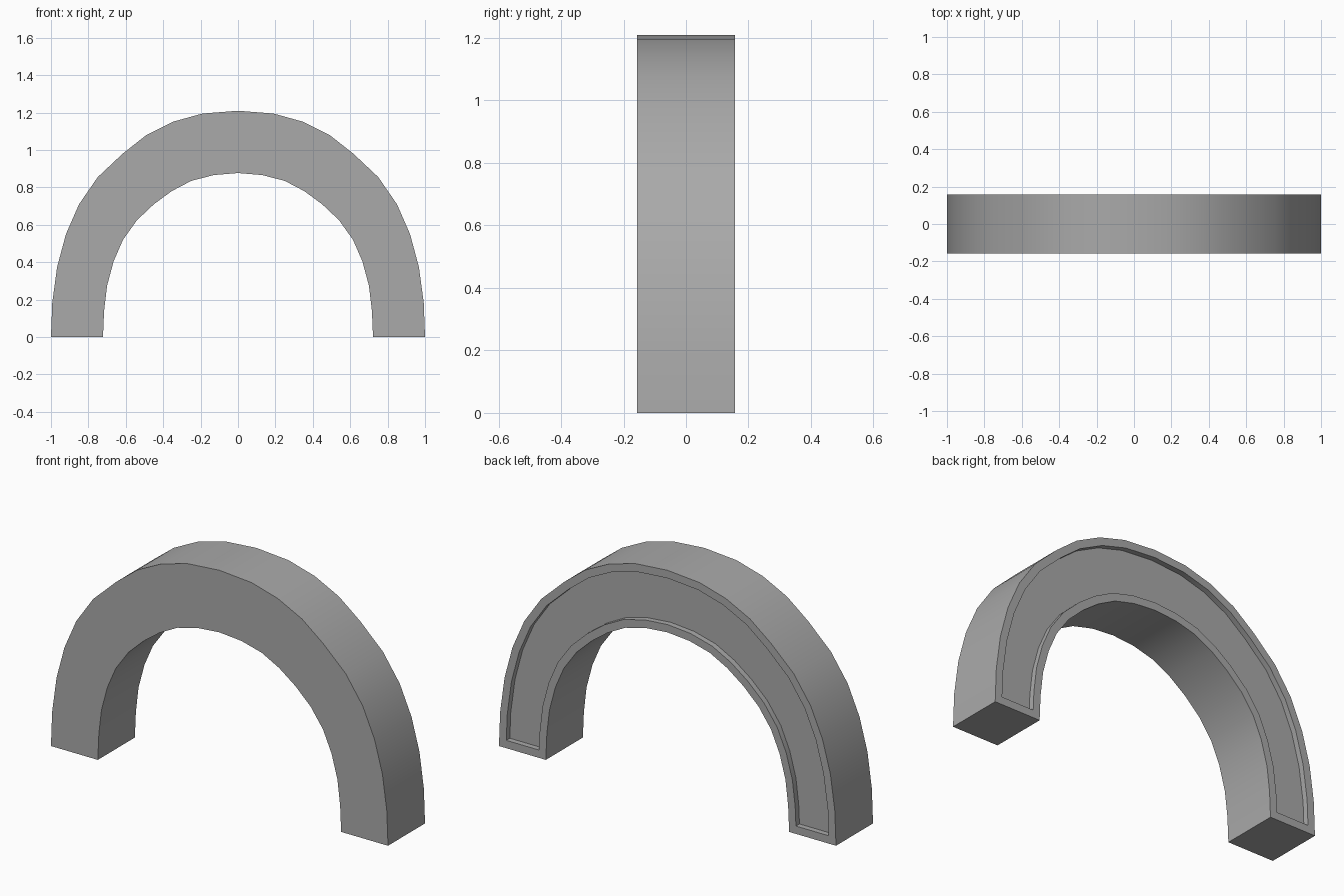
import bpy, bmesh, math
from mathutils import Vector

cube = bpy.data.objects.get("Cube")
if cube:
    bpy.data.objects.remove(cube, do_unlink=True)

HALF_DEPTH = 0.157
RIM = 0.042
RECESS = 0.03

# Half profiles of the arch, from the foot up to the crown
OUTER = [(1, 0), (.993, .185), (.967, .375), (.92, .55), (.85, .71), (.75, .855),
         (.615, .982), (.49, 1.08), (.345, 1.152), (.19, 1.195), (0, 1.21)]
INNER = [(.722, 0), (.716, .14), (.7, .275), (.665, .405), (.615, .52), (.54, .625),
         (.45, .71), (.355, .78), (.25, .835), (.13, .866), (0, .877)]


def full_span(half):
    """Mirror a half profile to run from the left foot to the right foot."""
    return half + [(-x, z) for x, z in reversed(half[:-1])]


def make_material(name, colour):
    mat = bpy.data.materials.new(name)
    mat.use_nodes = True
    mat.diffuse_color = colour
    mat.node_tree.nodes["Principled BSDF"].inputs["Base Color"].default_value = colour
    return mat


# Arch body: outline extruded from front to back
bm = bmesh.new()
outline = full_span(OUTER) + full_span(INNER)[::-1]
front = bm.faces.new([bm.verts.new((x, -HALF_DEPTH, z)) for x, z in outline])
extruded = bmesh.ops.extrude_face_region(bm, geom=[front], use_keep_orig=True)
moved = [g for g in extruded["geom"] if isinstance(g, bmesh.types.BMVert)]
bmesh.ops.translate(bm, verts=moved, vec=Vector((0, 2 * HALF_DEPTH, 0)))
bmesh.ops.recalc_face_normals(bm, faces=bm.faces[:])

# Sunken panel in the back, leaving a rim all round
back = max(bm.faces, key=lambda f: f.calc_center_median().y)
bmesh.ops.inset_region(bm, faces=[back], thickness=RIM, use_even_offset=True)
panel = bmesh.ops.extrude_face_region(bm, geom=[back])
floor = [g for g in panel["geom"] if isinstance(g, bmesh.types.BMVert)]
bmesh.ops.translate(bm, verts=floor, vec=Vector((0, -RECESS, 0)))
if back.is_valid:
    bmesh.ops.delete(bm, geom=[back], context="FACES_ONLY")
bmesh.ops.recalc_face_normals(bm, faces=bm.faces[:])

mesh = bpy.data.meshes.new("arch")
bm.to_mesh(mesh)
bm.free()
arch = bpy.data.objects.new("arch", mesh)
bpy.context.collection.objects.link(arch)
mesh.materials.append(make_material("plain grey", (.4, .4, .4, 1)))

# Smooth the curved bands, keep the rims crisp
bpy.ops.object.select_all(action="DESELECT")
arch.select_set(True)
bpy.context.view_layer.objects.active = arch
bpy.ops.object.shade_smooth_by_angle(angle=math.radians(30))
